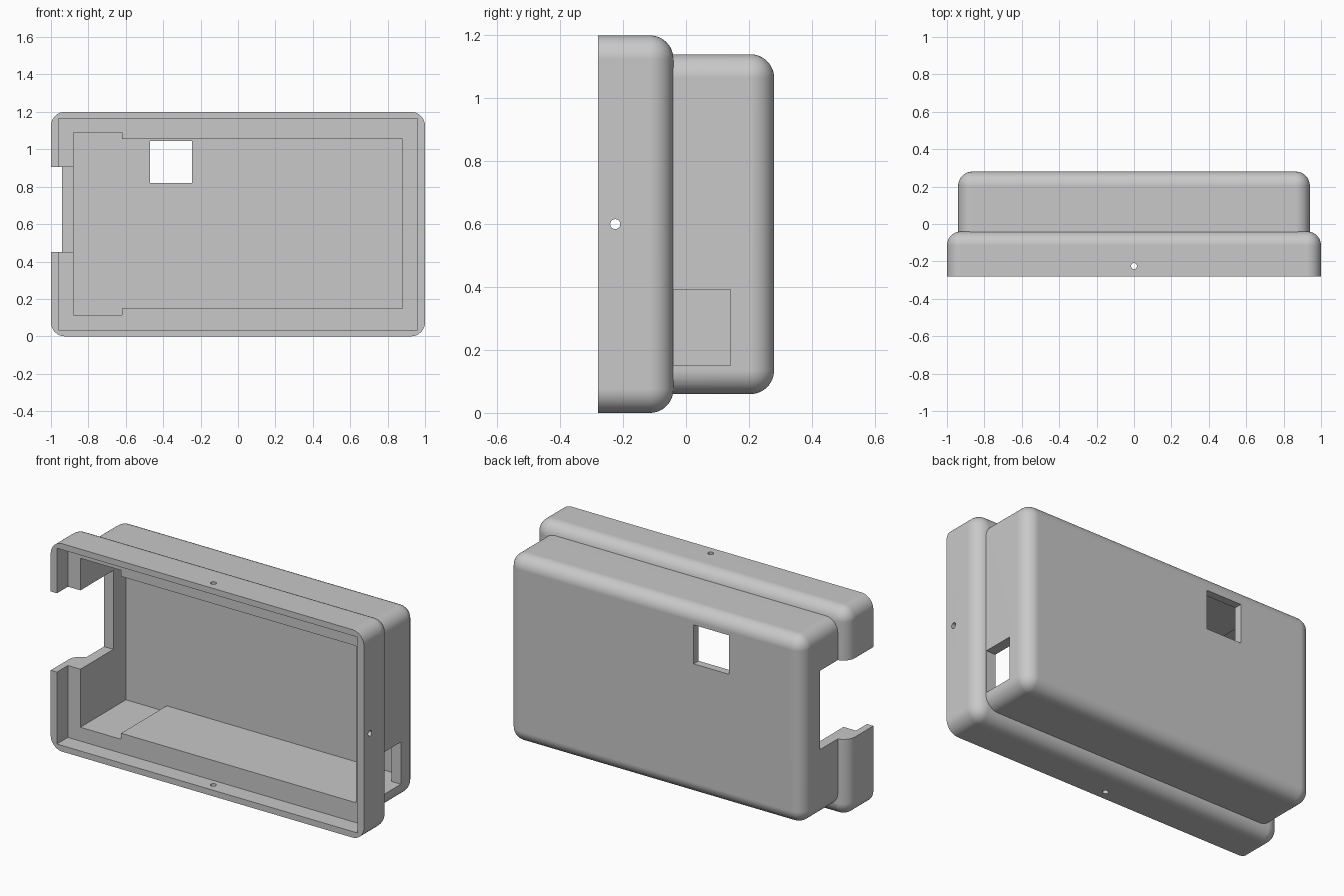
import bpy, bmesh
from math import radians
from mathutils import Matrix, Vector

default = bpy.data.objects.get("Cube")
if default:
    bpy.data.objects.remove(default, do_unlink=True)

grey = bpy.data.materials.new("light_grey_plastic")
grey.use_nodes = True
colour = (0.58, 0.58, 0.58, 1)
grey.diffuse_color = colour
grey.node_tree.nodes["Principled BSDF"].inputs["Base Color"].default_value = colour


def make_object(name, bm):
    mesh = bpy.data.meshes.new(name)
    bm.to_mesh(mesh)
    bm.free()
    mesh.materials.append(grey)
    obj = bpy.data.objects.new(name, mesh)
    bpy.context.collection.objects.link(obj)
    return obj


def box(name, xs, ys, zs, radius=0):
    """Box between limits; a radius rounds every edge except the front rim."""
    bm = bmesh.new()
    bmesh.ops.create_cube(bm, size=1)
    for v in bm.verts:
        v.co = Vector([lim[0] if c < 0 else lim[1] for c, lim in zip(v.co, (xs, ys, zs))])
    if radius:
        edges = [e for e in bm.edges if any(v.co.y > ys[0] + 0.01 for v in e.verts)]
        bmesh.ops.bevel(bm, geom=edges, offset=radius, segments=12, profile=0.5, affect='EDGES')
    return make_object(name, bm)


def drill(name, centre, axis):
    """Small round cutter along an axis."""
    bm = bmesh.new()
    turn = Vector((0, 0, 1)).rotation_difference(Vector(axis)).to_matrix().to_4x4()
    bmesh.ops.create_cone(bm, cap_ends=True, segments=24, radius1=0.016, radius2=0.016,
                          depth=0.2, matrix=Matrix.Translation(centre) @ turn)
    return make_object(name, bm)


def combine(target, tool, operation):
    mod = target.modifiers.new("join_or_cut", 'BOOLEAN')
    mod.operation, mod.solver, mod.object = operation, 'EXACT', tool
    bpy.ops.object.modifier_apply(modifier=mod.name)
    bpy.data.objects.remove(tool, do_unlink=True)


# Outer shell: wide front flange joined to the narrower back body
case = box("enclosure_shell", (-1, 1), (-0.28, -0.04), (0, 1.2), 0.075)
body = box("back_body", (-0.94, 0.94), (-0.15, 0.28), (0.06, 1.14), 0.075)
bpy.context.view_layer.objects.active = case
case.select_set(True)
combine(case, body, 'UNION')

# Hollow interior, openings and screw holes
cutters = [
    box("lid_recess", (-0.96, 0.96), (-0.4, -0.18), (0.035, 1.165)),
    box("main_cavity", (-0.7, 0.88), (-0.25, 0.235), (0.15, 1.055)),
    box("wide_cavity", (-0.88, -0.62), (-0.25, 0.235), (0.115, 1.09)),
    box("side_notch", (-1.1, -0.86), (-0.4, 0.12), (0.45, 0.905)),
    box("side_port", (0.8, 0.99), (-0.04, 0.142), (0.15, 0.393)),
    box("back_window", (-0.47, -0.245), (0.1, 0.4), (0.82, 1.045)),
    drill("top_screw_hole", (0, -0.225, 1.2), (0, 0, 1)),
    drill("bottom_screw_hole", (0, -0.225, 0), (0, 0, 1)),
    drill("side_screw_hole", (1, -0.225, 0.6), (1, 0, 0)),
]
for cutter in cutters:
    combine(case, cutter, 'DIFFERENCE')

# Smooth rounded edges with crisp corners and flat walls
bpy.ops.object.shade_smooth_by_angle(angle=radians(30))
weighted = case.modifiers.new("flat_walls", 'WEIGHTED_NORMAL')
weighted.keep_sharp = True
